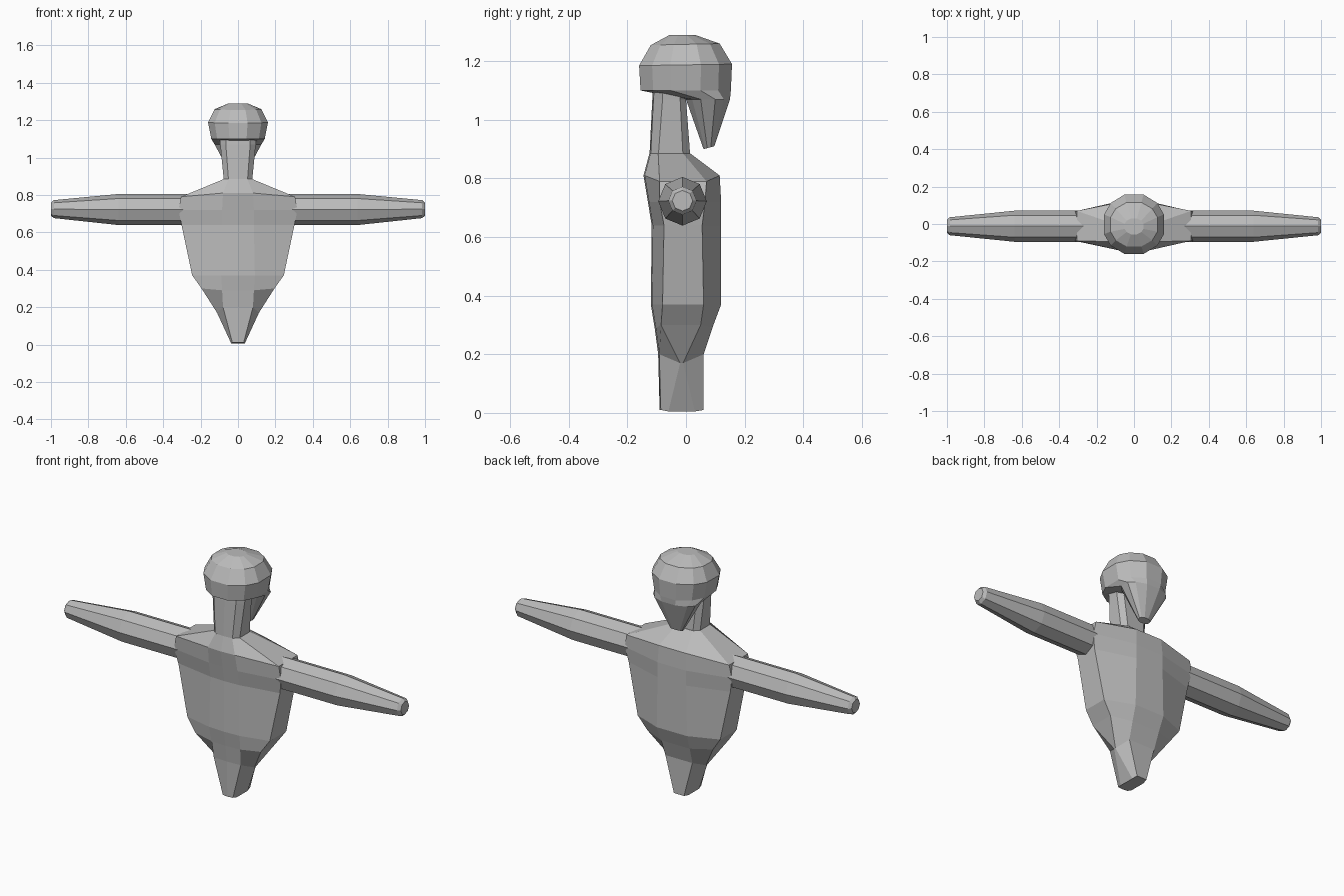
import bpy
import bmesh
from math import cos, sin, tau

cube = bpy.data.objects.get("Cube")
if cube:
    bpy.data.objects.remove(cube, do_unlink=True)

grey = bpy.data.materials.new("plain_grey")
grey.use_nodes = True
colour = (0.5, 0.5, 0.5, 1)
grey.diffuse_color = colour
grey.node_tree.nodes["Principled BSDF"].inputs["Base Color"].default_value = colour


def loft(name, rings):
    """Skin a stack of equal rings and cap both ends."""
    bm = bmesh.new()
    loops = [[bm.verts.new(p) for p in ring] for ring in rings]
    n = len(loops[0])
    for a, b in zip(loops, loops[1:]):
        for i in range(n):
            j = (i + 1) % n
            bm.faces.new((a[i], a[j], b[j], b[i]))
    bm.faces.new(loops[0])
    bm.faces.new(loops[-1])
    bmesh.ops.remove_doubles(bm, verts=bm.verts, dist=0.0005)
    bmesh.ops.recalc_face_normals(bm, faces=bm.faces)
    mesh = bpy.data.meshes.new(name)
    bm.to_mesh(mesh)
    bm.free()
    mesh.materials.append(grey)
    obj = bpy.data.objects.new(name, mesh)
    bpy.context.collection.objects.link(obj)
    return obj


def mirrored(half):
    """Close a half ring (front centre to back centre) across x."""
    return half + [(-x, y, z) for x, y, z in reversed(half[1:-1])]


def body_ring(z, front, back, flat, side, y1, y2, side_z=None):
    s = z if side_z is None else side_z
    return mirrored([(0, front, z), (flat, front + 0.004, z), (side, y1, s),
                     (side, y2, s), (flat, back, z), (0, back, z)])


def head_ring(width, front, back, z_front, z_back):
    mid, depth = (front + back) / 2, (back - front) / 2
    outline = [(0, -1), (0.32, -1), (0.78, -0.72), (1, -0.33),
               (1, 0.33), (0.78, 0.72), (0.32, 1), (0, 1)]
    return mirrored([(x * width, mid + y * depth,
                      z_front + (z_back - z_front) * (y + 1) / 2)
                     for x, y in outline])


# Tapered body, from the narrow foot up to the shoulders
loft("body", [
    body_ring(0.01, -0.09, 0.06, 0.03, 0.036, -0.06, 0.03, 0.005),
    body_ring(0.20, -0.095, 0.06, 0.08, 0.112, -0.02, -0.01, 0.17),
    body_ring(0.29, -0.107, 0.09, 0.085, 0.195, -0.085, 0.05, 0.30),
    body_ring(0.37, -0.12, 0.12, 0.09, 0.245, -0.08, 0.06),
    body_ring(0.64, -0.117, 0.12, 0.085, 0.302, -0.075, 0.055),
    body_ring(0.72, -0.13, 0.12, 0.085, 0.318, -0.09, 0.065),
    body_ring(0.81, -0.145, 0.115, 0.08, 0.305, -0.09, 0.07, 0.79),
    body_ring(0.885, -0.125, 0.015, 0.05, 0.075, -0.095, -0.01),
])

# Neck flaring slightly towards the head
loft("neck", [
    body_ring(0.87, -0.125, 0.015, 0.05, 0.075, -0.095, -0.01),
    body_ring(1.07, -0.115, 0.0, 0.065, 0.095, -0.08, -0.02),
    body_ring(1.14, -0.11, 0.0, 0.065, 0.105, -0.08, -0.02),
])

# Head with a lobe that tapers down behind the neck
loft("head", [
    head_ring(0.05, -0.055, 0.03, 1.29, 1.29),
    head_ring(0.125, -0.12, 0.115, 1.255, 1.26),
    head_ring(0.16, -0.16, 0.157, 1.185, 1.19),
    head_ring(0.143, -0.155, 0.153, 1.10, 1.10),
    head_ring(0.125, 0.0, 0.15, 1.07, 1.07),
    head_ring(0.035, 0.06, 0.097, 0.90, 0.91),
])


# Straight eight-sided arms
def arm_ring(x, radius, z):
    return [(x, -0.012 + radius * cos(tau * i / 8), z + radius * sin(tau * i / 8))
            for i in range(8)]


for side, name in ((1, "left_arm"), (-1, "right_arm")):
    loft(name, [arm_ring(side * x, r, z) for x, r, z in (
        (0.22, 0.083, 0.722), (0.64, 0.083, 0.722),
        (0.985, 0.048, 0.724), (1.0, 0.035, 0.724))])
